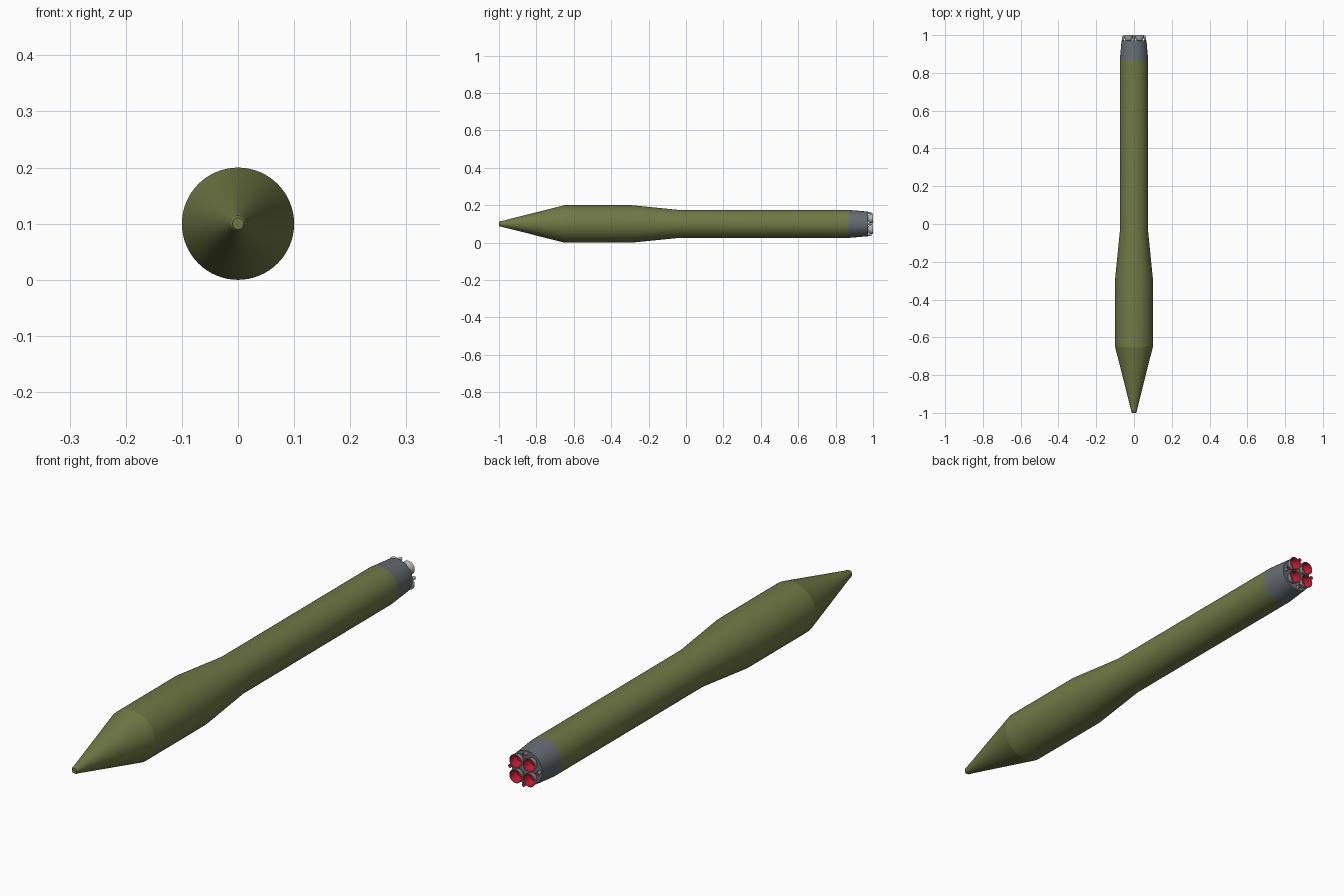
import bpy, bmesh, math

if "Cube" in bpy.data.objects:
    bpy.data.objects.remove(bpy.data.objects["Cube"])

AXIS_Z = 0.1


def material(name, rgb):
    m = bpy.data.materials.new(name)
    m.diffuse_color = (*rgb, 1)
    m.use_nodes = True
    m.node_tree.nodes["Principled BSDF"].inputs["Base Color"].default_value = m.diffuse_color
    return m


GREEN = material("olive", (0.16, 0.19, 0.06))
SLATE = material("slate", (0.13, 0.15, 0.17))
METAL = material("metal", (0.45, 0.47, 0.47))
RED = material("red", (0.5, 0.01, 0.03))


def lathe(name, profile, mat, x=0.0, z=0.0, sides=64, angle=10):
    """Revolve (y, radius) points round a line parallel to y; radius 0 makes a pole."""
    bm = bmesh.new()
    rings = []
    for y, r in profile:
        n = sides if r > 0 else 1
        rings.append([bm.verts.new((x + r * math.cos(2 * math.pi * i / n), y,
                                    AXIS_Z + z + r * math.sin(2 * math.pi * i / n)))
                      for i in range(n)])
    for a, b in zip(rings, rings[1:]):
        for i in range(sides):
            j = (i + 1) % sides
            quad = [a[i % len(a)], a[j % len(a)], b[j % len(b)], b[i % len(b)]]
            bm.faces.new(list(dict.fromkeys(quad)))
    me = bpy.data.meshes.new(name)
    bm.to_mesh(me)
    bm.free()
    me.materials.append(mat)
    ob = bpy.data.objects.new(name, me)
    bpy.context.collection.objects.link(ob)
    bpy.ops.object.select_all(action='DESELECT')
    ob.select_set(True)
    bpy.context.view_layer.objects.active = ob
    bpy.ops.object.shade_smooth_by_angle(angle=math.radians(angle))
    return ob


# Nose, payload shroud, taper and main tank
lathe("body", [(-1, 0), (-1, 0.010), (-0.993, 0.0145), (-0.985, 0.0155), (-0.65, 0.1),
               (-0.29, 0.1), (-0.04, 0.075), (0.868, 0.075)], GREEN)

# Tail section with a closed base
lathe("tail_skirt", [(0.868, 0.075), (0.972, 0.066), (0.972, 0)], SLATE)


def nozzle(name, x, z, r, throat, start, end):
    sides = 32
    mid = start + 0.4 * (end - start)
    lathe(name, [(start, throat), (mid, r * 0.85), (end, r), (end, r * 0.92)],
          METAL, x, z, sides, 30)
    lathe(name + "_lining", [(end, r * 0.92), (mid, r * 0.77), (start + 0.003, throat * 0.8),
                             (start + 0.003, 0)], RED, x, z, sides, 30)


# Four main engines in a square
for k, (sx, sz) in enumerate([(1, 1), (-1, 1), (-1, -1), (1, -1)]):
    nozzle(f"main_engine_{k + 1}", sx * 0.029, sz * 0.029, 0.0265, 0.014, 0.970, 1.0)

# Four small steering engines between them
for k in range(4):
    a = k * math.pi / 2
    nozzle(f"steering_engine_{k + 1}", 0.058 * math.cos(a), 0.058 * math.sin(a),
           0.007, 0.004, 0.970, 0.993)
